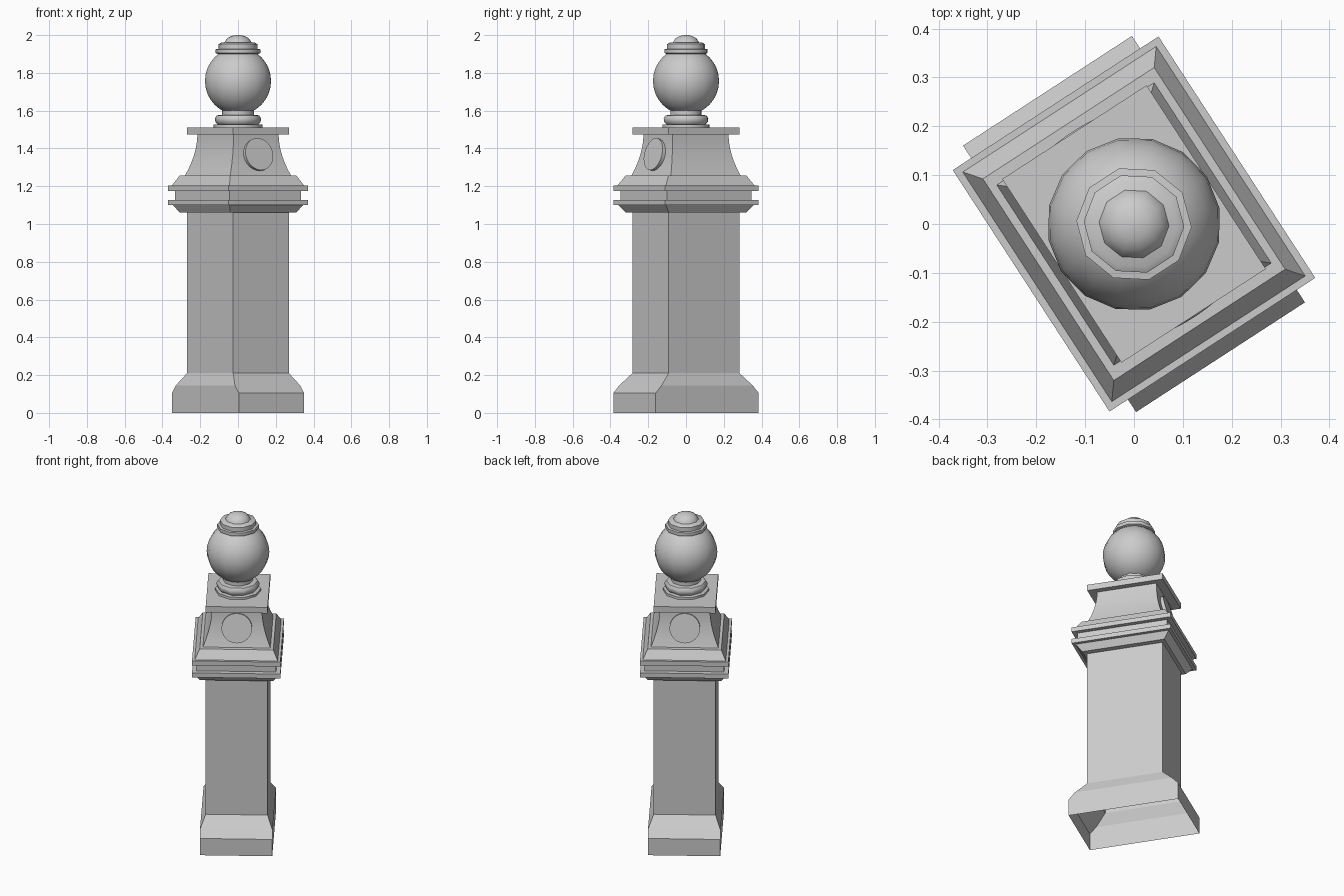
import bpy, bmesh, math
from mathutils import Matrix

if "Cube" in bpy.data.objects:
    bpy.data.objects.remove(bpy.data.objects["Cube"])

TURN = Matrix.Rotation(math.radians(33), 4, 'Z')

stone = bpy.data.materials.new("grey stone")
stone.use_nodes = True
GREY = (0.6, 0.6, 0.6, 1)
stone.diffuse_color = GREY
stone.node_tree.nodes["Principled BSDF"].inputs["Base Color"].default_value = GREY


def finish(name, bm, angle=None):
    bmesh.ops.transform(bm, matrix=TURN, verts=bm.verts)
    bmesh.ops.recalc_face_normals(bm, faces=bm.faces)
    mesh = bpy.data.meshes.new(name)
    bm.to_mesh(mesh)
    bm.free()
    mesh.materials.append(stone)
    ob = bpy.data.objects.new(name, mesh)
    bpy.context.collection.objects.link(ob)
    if angle:
        bpy.ops.object.select_all(action='DESELECT')
        ob.select_set(True)
        bpy.context.view_layer.objects.active = ob
        bpy.ops.object.shade_smooth_by_angle(angle=math.radians(angle))
    return ob


def skin(bm, rings, bottom, top):
    for low, high in zip(rings, rings[1:]):
        n = len(low)
        for i in range(n):
            j = (i + 1) % n
            bm.faces.new((low[i], low[j], high[j], high[i]))
    if bottom:
        bm.faces.new(rings[0][::-1])
    if top:
        bm.faces.new(rings[-1])


def block(name, levels, bottom=True, top=True, angle=None):
    """Rectangular loft; each level is (z, half width, half depth)."""
    bm = bmesh.new()
    rings = [[bm.verts.new((sx * a, sy * b, z))
              for sx, sy in ((-1, -1), (1, -1), (1, 1), (-1, 1))]
             for z, a, b in levels]
    skin(bm, rings, bottom, top)
    return finish(name, bm, angle)


def turned(name, profile, sides, angle):
    """Turned part; each profile point is (radius, z)."""
    bm = bmesh.new()
    step = 2 * math.pi / sides
    rings = [[bm.verts.new((r * math.cos(i * step), r * math.sin(i * step), z))
              for i in range(sides)] for r, z in profile]
    skin(bm, rings, True, True)
    return finish(name, bm, angle)


# Hollow foot, chamfered on its two long ends, and the shaft
block("base", [(0, .206, .325), (.105, .206, .325), (.145, .206, .288),
               (.21, .176, .224)], bottom=False, top=False)
block("shaft", [(.21, .176, .224), (1.06, .176, .224)], False, False)

# Stepped cornice
block("cornice_underside", [(1.06, .208, .244), (1.1, .232, .276)])
for name, z in (("lower_cornice_plate", 1.1), ("upper_cornice_plate", 1.175)):
    block(name, [(z, .251, .2945), (z + .028, .251, .2945)])
block("cornice_recess", [(1.128, .226, .266), (1.175, .226, .266)])
block("cornice_slope", [(1.203, .236, .28), (1.256, .209, .246)])

# Flared neck with a concave sweep
sweep = []
for i in range(7):
    t = i / 6
    flare = (1 - t) ** 1.9
    sweep.append((1.256 + .219 * t, .142 + .05 * flare, .176 + .044 * flare))
block("neck", sweep, angle=30)
block("cap_plate", [(1.475, .176, .224), (1.512, .176, .224)])

# Leaning round medallions on the two narrow sides
for name, spin in (("front_medallion", 0), ("back_medallion", math.pi)):
    bm = bmesh.new()
    place = (Matrix.Rotation(spin, 4, 'Z')
             @ Matrix.Translation((0, -.19, 1.366))
             @ Matrix.Rotation(math.radians(77), 4, 'X'))
    bmesh.ops.create_cone(bm, cap_ends=True, segments=24, radius1=.087,
                          radius2=.087, depth=.036, matrix=place)
    finish(name, bm, 40)

# Turned finial
turned("finial_foot", [(.13, 1.512), (.13, 1.526), (.108, 1.528), (.12, 1.54),
                       (.122, 1.56), (.112, 1.575), (.085, 1.578),
                       (.085, 1.62)], 10, 40)
bm = bmesh.new()
bmesh.ops.create_uvsphere(bm, u_segments=16, v_segments=16, radius=.178,
                          matrix=Matrix.Translation((0, 0, 1.757)))
finish("finial_ball", bm, 60)
turned("finial_collar", [(.085, 1.89), (.118, 1.905), (.118, 1.925),
                         (.103, 1.927), (.103, 1.952), (.09, 1.96)], 10, 40)
turned("finial_knob", [(.074, 1.955), (.068, 1.968), (.055, 1.985),
                       (.032, 1.996), (.008, 2.0)], 10, 60)
